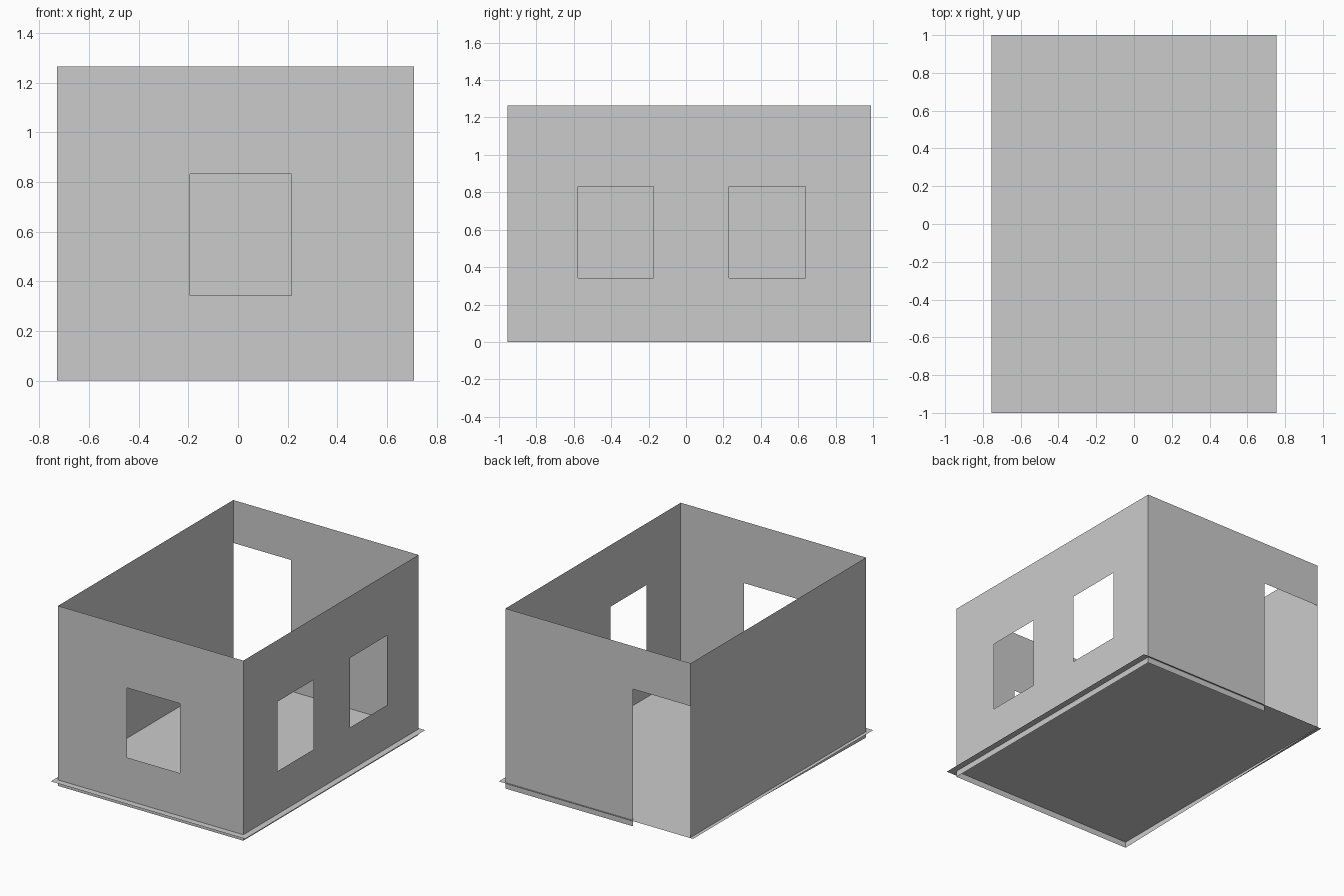
import bpy

if "Cube" in bpy.data.objects:
    bpy.data.objects.remove(bpy.data.objects["Cube"])

X0, X1 = -0.73, 0.71      # wall faces, left and right
Y0, Y1 = -0.955, 0.99     # wall faces, front and back
TOP, FLOOR_Z = 1.265, 0.042


def make_object(name, verts, faces):
    mesh = bpy.data.meshes.new(name)
    mesh.from_pydata(verts, [], faces)
    mesh.update()
    obj = bpy.data.objects.new(name, mesh)
    bpy.context.collection.objects.link(obj)
    return obj


def wall(name, place, us, zs, holes, flip=False):
    """Thin wall as a grid of cells; cells listed in holes stay open."""
    nu = len(us)
    verts = [place(u, z) for z in zs for u in us]
    faces = []
    for j in range(len(zs) - 1):
        for i in range(nu - 1):
            if (i, j) in holes:
                continue
            a = j * nu + i
            f = (a, a + 1, a + nu + 1, a + nu)
            faces.append(f[::-1] if flip else f)
    # keep only the corners that a face uses
    used = sorted({v for f in faces for v in f})
    index = {v: k for k, v in enumerate(used)}
    return make_object(name, [verts[v] for v in used],
                       [tuple(index[v] for v in f) for f in faces])


# Floor sheet, slightly wider than the walls
make_object("floor",
            [(-0.755, -1, FLOOR_Z), (0.755, -1, FLOOR_Z),
             (0.755, 1, FLOOR_Z), (-0.755, 1, FLOOR_Z)],
            [(0, 1, 2, 3)])

# Front wall with one window
window_z = [0, 0.343, 0.832, TOP]
wall("front_wall", lambda u, z: (u, Y0, z),
     [X0, -0.193, 0.216, X1], window_z, {(1, 1)})

# Right wall with two windows
wall("right_wall", lambda u, z: (X1, u, z),
     [Y0, -0.577, -0.175, 0.23, 0.64, Y1], window_z, {(1, 1), (3, 1)})

# Back wall with a doorway against the left corner
wall("back_wall", lambda u, z: (u, Y1, z),
     [X0, -0.28, X1], [0, 0.964, TOP], {(0, 0)}, flip=True)

# Left wall, plain, its lower edge rising to floor level at the doorway
make_object("left_wall",
            [(X0, Y1, 0.037), (X0, Y0, 0), (X0, Y0, TOP), (X0, Y1, TOP)],
            [(0, 1, 2, 3)])
